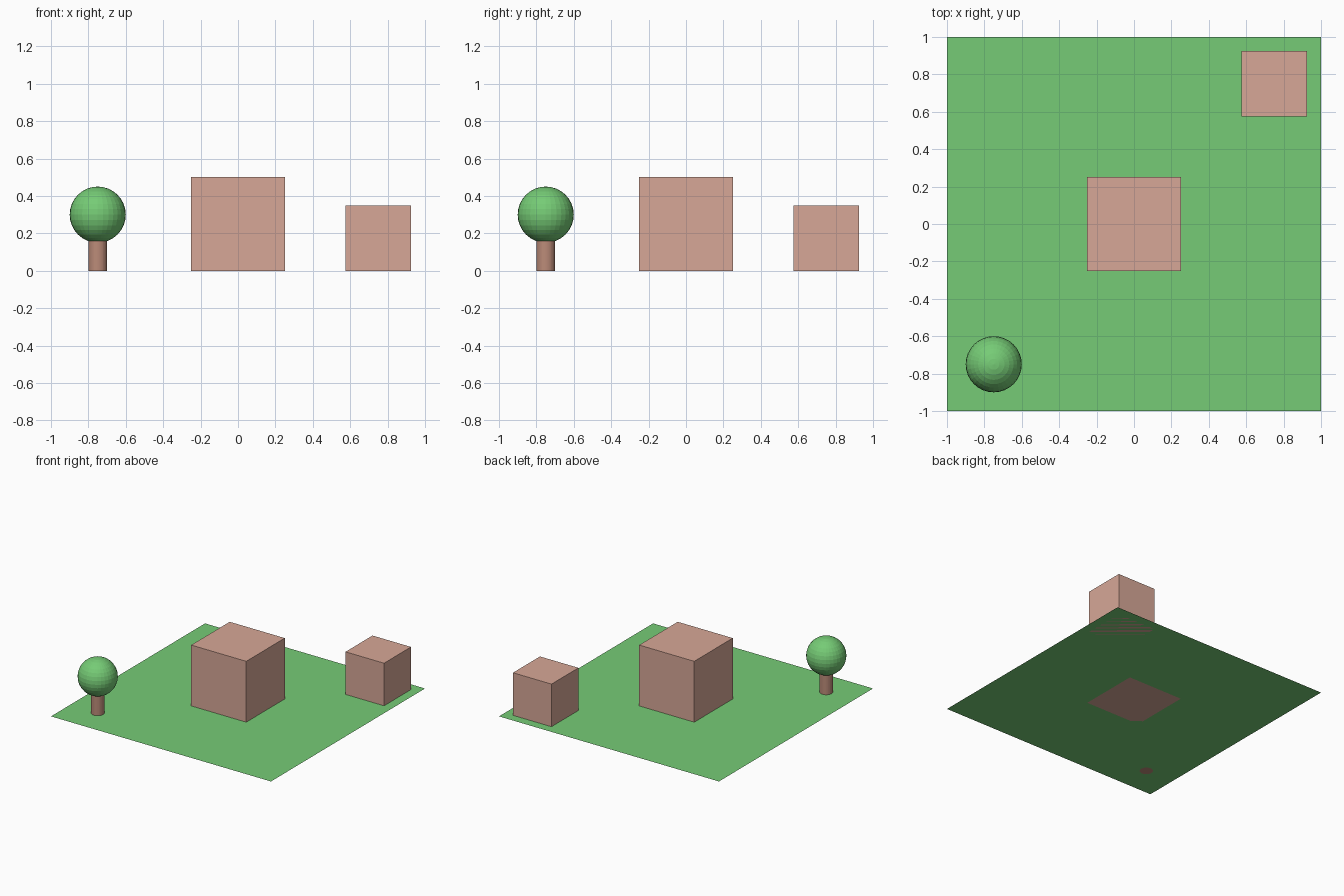
import bpy

if "Cube" in bpy.data.objects:
    bpy.data.objects.remove(bpy.data.objects["Cube"])


def material(name, rgb):
    mat = bpy.data.materials.new(name)
    mat.diffuse_color = (*rgb, 1)
    mat.use_nodes = True
    mat.node_tree.nodes["Principled BSDF"].inputs["Base Color"].default_value = mat.diffuse_color
    return mat


GREEN = material("green", (0.18, 0.6, 0.18))
CLAY = material("clay", (0.68, 0.39, 0.31))
BARK = material("bark", (0.5, 0.26, 0.19))


def finish(name, mat):
    obj = bpy.context.object
    obj.name = name
    obj.data.materials.append(mat)
    return obj


def block(name, x, y, size):
    bpy.ops.mesh.primitive_cube_add(size=size, location=(x, y, size / 2))
    return finish(name, CLAY)


# Flat lawn
bpy.ops.mesh.primitive_plane_add(size=2)
finish("lawn", GREEN)

# Two block buildings
block("large_building", 0, 0, 0.5)
block("small_building", 0.75, 0.75, 0.35)

# Tree: trunk and round, faceted crown
bpy.ops.mesh.primitive_cylinder_add(vertices=32, radius=0.05, depth=0.2,
                                    location=(-0.75, -0.75, 0.1))
finish("tree_trunk", BARK)
bpy.ops.mesh.primitive_uv_sphere_add(segments=32, ring_count=16, radius=0.15,
                                     location=(-0.75, -0.75, 0.3))
finish("tree_crown", GREEN)
